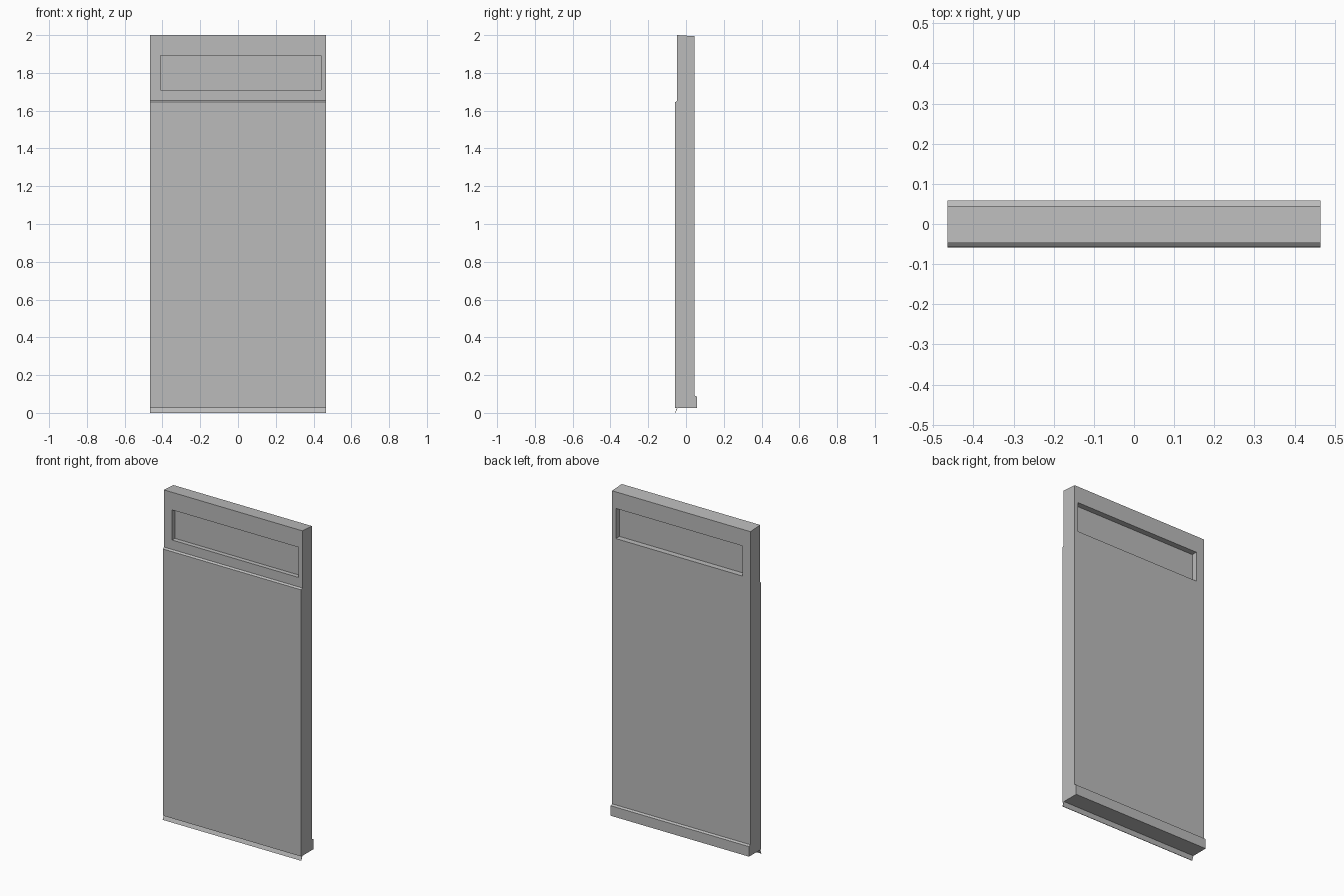
import bpy
import bmesh
from mathutils import Matrix, Vector

cube = bpy.data.objects.get("Cube")
if cube:
    bpy.data.objects.remove(cube, do_unlink=True)

HALF_WIDTH = 0.465

grey = bpy.data.materials.new("plain grey")
grey.use_nodes = True
grey.diffuse_color = (0.5, 0.5, 0.5, 1)
grey.node_tree.nodes["Principled BSDF"].inputs["Base Color"].default_value = (0.5, 0.5, 0.5, 1)


def add_object(name, bm):
    bmesh.ops.recalc_face_normals(bm, faces=bm.faces)
    mesh = bpy.data.meshes.new(name)
    bm.to_mesh(mesh)
    bm.free()
    mesh.materials.append(grey)
    obj = bpy.data.objects.new(name, mesh)
    bpy.context.collection.objects.link(obj)
    return obj


def extrude_profile(name, points):
    """Sweep a closed (y, z) profile across the full width."""
    bm = bmesh.new()
    face = bm.faces.new([bm.verts.new((-HALF_WIDTH, y, z)) for y, z in points])
    swept = bmesh.ops.extrude_face_region(bm, geom=[face])
    verts = [v for v in swept["geom"] if isinstance(v, bmesh.types.BMVert)]
    bmesh.ops.translate(bm, verts=verts, vec=(2 * HALF_WIDTH, 0, 0))
    return add_object(name, bm)


def add_box(bm, low, high):
    low, high = Vector(low), Vector(high)
    matrix = Matrix.Translation((low + high) / 2) @ Matrix.Diagonal((*(high - low), 1))
    bmesh.ops.create_cube(bm, size=1, matrix=matrix)


# Slab with a stepped front skin and a raised sill along the back foot
panel = extrude_profile("door_panel", [
    (-0.057, 0.025), (0.059, 0.025), (0.059, 0.086), (0.045, 0.092),
    (0.045, 1.994), (-0.047, 2.0), (-0.047, 1.653), (-0.057, 1.645),
])

# Window pockets on both faces, leaving a thin pane between them
bm = bmesh.new()
for near, far in ((-0.1, -0.02), (0.01, 0.1)):
    add_box(bm, (-0.41, near, 1.71), (0.44, far, 1.893))
cutter = add_object("window_cutter", bm)
cutter.hide_render = True

cut = panel.modifiers.new("window pockets", 'BOOLEAN')
cut.operation = 'DIFFERENCE'
cut.solver = 'EXACT'
cut.object = cutter
bpy.context.view_layer.objects.active = panel
bpy.ops.object.modifier_apply(modifier=cut.name)
bpy.data.objects.remove(cutter, do_unlink=True)

# Thin drip strip flaring forward under the front edge
extrude_profile("drip_strip", [
    (-0.048, 0.026), (-0.059, 0.0), (-0.056, 0.0), (-0.045, 0.026),
])
